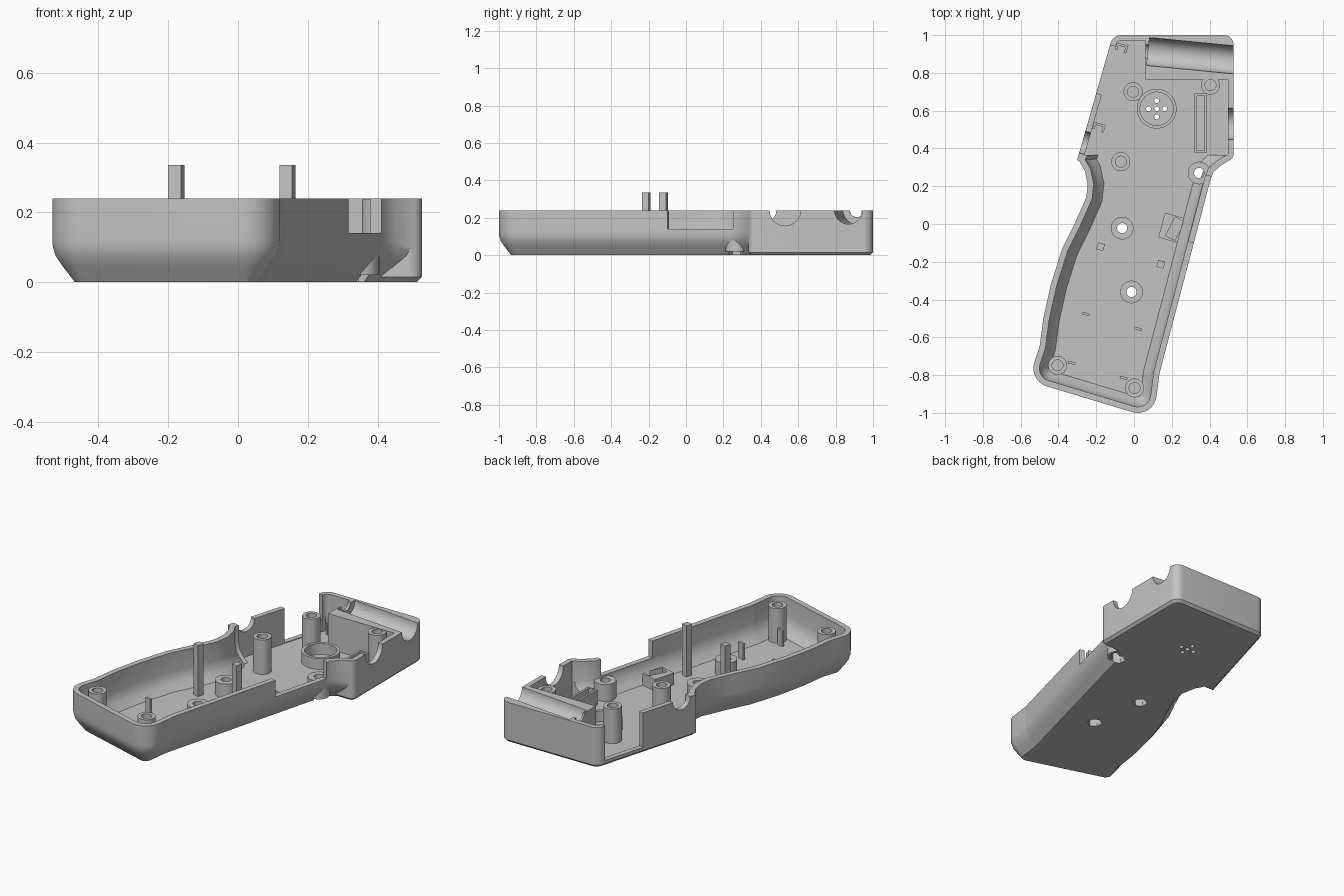
import bpy, bmesh, math
from mathutils import Vector, Matrix

if "Cube" in bpy.data.objects:
    bpy.data.objects.remove(bpy.data.objects["Cube"])

grey = bpy.data.materials.new("matte grey")
grey.diffuse_color = (0.55, 0.55, 0.55, 1)
grey.use_nodes = True
grey.node_tree.nodes["Principled BSDF"].inputs["Base Color"].default_value = grey.diffuse_color
TILT = math.radians(-15.5)          # lean of the grip
RIM, FLOOR = 0.24, 0.03


def finish(name, bm):
    bmesh.ops.recalc_face_normals(bm, faces=bm.faces)
    me = bpy.data.meshes.new(name)
    bm.to_mesh(me)
    bm.free()
    me.materials.append(grey)
    ob = bpy.data.objects.new(name, me)
    bpy.context.collection.objects.link(ob)
    return ob


def rounded(corners, steps=8):
    """Counter-clockwise outline from (x, y, radius) corners."""
    out, n = [], len(corners)
    for i, (x, y, r) in enumerate(corners):
        p = Vector((x, y))
        if r == 0:
            out.append(p)
            continue
        a = (Vector(corners[i - 1][:2]) - p).normalized()
        b = (Vector(corners[(i + 1) % n][:2]) - p).normalized()
        half = a.angle(b) / 2
        c = p + (a + b).normalized() * r / math.sin(half)
        t = r / math.tan(half)
        v0, v1 = p + a * t - c, p + b * t - c
        start = math.atan2(v0.y, v0.x)
        sweep = math.atan2(v0.x * v1.y - v0.y * v1.x, v0.dot(v1))
        for k in range(steps + 1):
            g = start + sweep * k / steps
            out.append(c + Vector((math.cos(g), math.sin(g))) * r)
    return out


def inset(pts, d):
    out, n = [], len(pts)
    for i, p in enumerate(pts):
        e1, e2 = (p - pts[i - 1]).normalized(), (pts[(i + 1) % n] - p).normalized()
        n1, n2 = Vector((-e1.y, e1.x)), Vector((-e2.y, e2.x))
        out.append(p + (n1 + n2) * d / (1 + n1.dot(n2)))
    return out


def stack(name, outline, profile):
    """Solid through the outline, inset by the (inset, z) profile."""
    bm = bmesh.new()
    rings = [[bm.verts.new((p.x, p.y, z)) for p in inset(outline, d)] for d, z in profile]
    n = len(outline)
    for a, b in zip(rings, rings[1:]):
        for i in range(n):
            bm.faces.new((a[i], a[(i + 1) % n], b[(i + 1) % n], b[i]))
    bm.faces.new(rings[0][::-1])
    bm.faces.new(rings[-1])
    return finish(name, bm)


def box(name, x, y, z0, z1, sx, sy, rot=0.0):
    bm = bmesh.new()
    m = Matrix.Translation((x, y, (z0 + z1) / 2)) @ Matrix.Rotation(rot, 4, 'Z') \
        @ Matrix.Diagonal((sx, sy, z1 - z0, 1))
    bmesh.ops.create_cube(bm, size=1, matrix=m)
    return finish(name, bm)


def rod(name, p, q, r, sides=40):
    p, q = Vector(p), Vector(q)
    bm = bmesh.new()
    m = Matrix.Translation((p + q) / 2) @ (q - p).to_track_quat('Z', 'Y').to_matrix().to_4x4()
    bmesh.ops.create_cone(bm, cap_ends=True, segments=sides, radius1=r, radius2=r,
                          depth=(q - p).length, matrix=m)
    return finish(name, bm)


def tube(name, x, y, z0, z1, r, hole, sides=32):
    bm = bmesh.new()
    rings = [[bm.verts.new((x + rr * math.cos(math.tau * i / sides),
                            y + rr * math.sin(math.tau * i / sides), z)) for i in range(sides)]
             for rr, z in ((r, z0), (r, z1), (hole, z1), (hole, z0))]
    for a, b in zip(rings, rings[1:] + rings[:1]):
        for i in range(sides):
            j = (i + 1) % sides
            bm.faces.new((a[i], a[j], b[j], b[i]))
    return finish(name, bm)


def boolean(target, tool, op='DIFFERENCE'):
    mod = target.modifiers.new("cut", 'BOOLEAN')
    mod.operation, mod.object, mod.solver = op, tool, 'EXACT'
    bpy.context.view_layer.objects.active = target
    bpy.ops.object.modifier_apply(modifier=mod.name)
    bpy.data.objects.remove(tool)


# outlines of grip and head
grip = rounded([(-.56, -.83, .1), (.105, -1.03, .1), (.135, -.79, .12), (.405, .235, 0),
                (.42, .275, 0), (.455, .305, 0), (.515, .345, 0), (.515, .5, 0),
                (-.235, .5, 0), (-.268, .4, 0), (-.293, .337, 0), (-.26, .28, 0),
                (-.245, .21, 0), (-.253, .14, 0), (-.315, 0, 0), (-.38, -.13, 0),
                (-.44, -.32, 0), (-.48, -.5, 0), (-.50, -.65, .1)])
head = rounded([(.527, .335, .035), (.527, 1, .05), (-.112, 1, .06), (-.302, .335, 0)])

# shell: outer solids, trimmed flat, then hollowed
shell = stack("shell", grip, [(.08, -.02), (.03, .045), (.01, .075), (.002, .1), (0, .12), (0, .3)])
boolean(shell, stack("head", head, [(.03, -.015), (0, .015), (0, .32)]), 'UNION')
boolean(shell, box("trim", 0, 0, 0, RIM, 3, 3), 'INTERSECT')
boolean(shell, stack("grip_cavity", grip, [(.085, FLOOR), (.055, .065), (.038, .095), (.032, .13), (.032, .4)]))
boolean(shell, stack("head_cavity", head, [(.03, FLOOR), (.03, .41)]))

# wall openings
boolean(shell, box("side_window", .365, .075, .14, .5, .16, .362, TILT))
boolean(shell, box("left_window", -.165, .82, .034, .5, .12, .265, TILT))
boolean(shell, rod("right_notch", (.42, .53, RIM), (.7, .53, RIM), .083))
boolean(shell, rod("left_notch", (-.39, .465, RIM), (-.19, .41, RIM), .06))

# screw positions: through holes with hex pockets
through = [(.345, .27, .13), (-.063, -.022, .113), (-.013, -.36, .113)]
for x, y, top in through:
    boolean(shell, rod("pocket", (x, y, -.1), (x, y, .07), .042, 6))
    tube("through_boss_base", x, y, .02, .072, .06, .042)
    tube("through_boss", x, y, .07, top, .06, .027)

# speaker holes and ring
for dx, dy in ((0, 0), (.043, 0), (-.043, 0), (0, .043), (0, -.043)):
    boolean(shell, rod("hole", (.12 + dx, .61 + dy, -.1), (.12 + dx, .61 + dy, .1), .013, 16))
tube("speaker_ring", .12, .61, .025, .095, .105, .088, 48)

# connector block with half-round trough
block = box("connector_block", .285, .875, .02, RIM, .45, .22)
for part in (block, shell):
    boolean(part, rod("trough", (.075, .913, RIM), (.62, .86, RIM), .074, 48))
    boolean(part, rod("cable_notch", (.03, .915, RIM), (.1, .91, RIM), .037))

# tall blind screw bosses
for x, y in ((-.005, .70), (.405, .735), (-.07, .33), (-.405, -.748), (.003, -.868)):
    tube("screw_boss", x, y, .025, .236, .05, .029)

# two posts that rise above the rim
for x, y in ((-.177, -.12), (.142, -.213)):
    box("post", x, y, .02, .335, .038, .038, TILT)

# small ribs in the battery bay
for x, y in ((-.256, -.476), (.022, -.555), (-.33, -.735), (-.055, -.815)):
    box("rib", x, y, .02, .125, .04, .014, TILT)

# board slot frame
for x in (.327, .378):
    box("slot_side", x, .533, .02, .12, .012, .315)
for y in (.382, .684):
    box("slot_end", .3525, y, .02, .12, .063, .012)

# switch holder
holder = box("switch_holder", .197, -.02, .02, .1, .105, .135, TILT)
boolean(holder, box("recess", .217, -.025, .05, .2, .055, .11, TILT - .2))

# panel clips beside the left wall
for x, y in ((-.185, .515), (-.065, .935)):
    box("clip_bar", x, y + .012, .02, .1, .055, .012, TILT)
    box("clip_leg", x + .024, y - .008, .02, .1, .012, .045, TILT)
    box("clip_foot", x - .026, y + .002, .02, .1, .012, .03, TILT)

# smooth shading with crisp edges
for ob in bpy.context.scene.objects:
    ob.select_set(True)
bpy.context.view_layer.objects.active = shell
bpy.ops.object.shade_smooth_by_angle(angle=math.radians(30))
